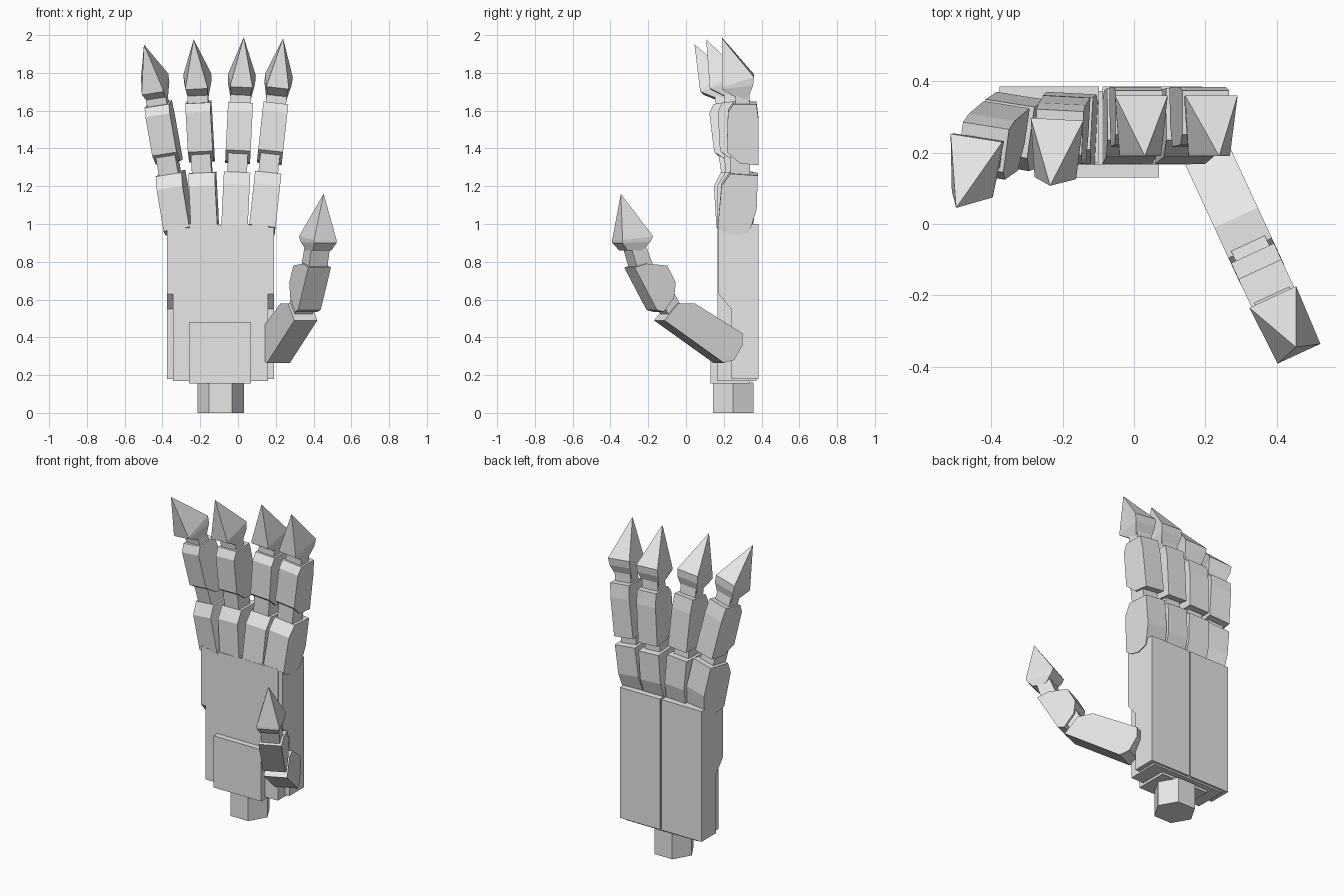
import bpy
import bmesh
from math import radians, cos, sin, pi
from mathutils import Matrix, Vector

cube = bpy.data.objects.get("Cube")
if cube:
    bpy.data.objects.remove(cube, do_unlink=True)

grey = bpy.data.materials.new("light_grey")
grey.use_nodes = True
grey.diffuse_color = (0.8, 0.8, 0.8, 1)
grey.node_tree.nodes["Principled BSDF"].inputs["Base Color"].default_value = (0.8, 0.8, 0.8, 1)


def finish(name, bm, matrix):
    bmesh.ops.recalc_face_normals(bm, faces=bm.faces)
    mesh = bpy.data.meshes.new(name)
    bm.to_mesh(mesh)
    bm.free()
    mesh.materials.append(grey)
    obj = bpy.data.objects.new(name, mesh)
    obj.matrix_world = matrix
    bpy.context.collection.objects.link(obj)
    return obj


def prism(name, profile, x0, x1, matrix=Matrix()):
    """Extrude a side profile of (y, z) points from x0 to x1."""
    bm = bmesh.new()
    face = bm.faces.new([bm.verts.new((x0, y, z)) for y, z in profile])
    out = bmesh.ops.extrude_face_region(bm, geom=[face])
    moved = [v for v in out["geom"] if isinstance(v, bmesh.types.BMVert)]
    bmesh.ops.translate(bm, verts=moved, vec=(x1 - x0, 0, 0))
    return finish(name, bm, matrix)


def box(name, x0, x1, y0, y1, z0, z1):
    return prism(name, [(y0, z0), (y1, z0), (y1, z1), (y0, z1)], x0, x1)


def claw(name, rings, apex, matrix):
    """Loft four-sided rings up to a point; ring = (front y, z, half width), (back ...)."""
    bm = bmesh.new()
    loops = []
    for (fy, fz, fw), (by, bz, bw) in rings:
        corners = [(-fw, fy, fz), (fw, fy, fz), (bw, by, bz), (-bw, by, bz)]
        loops.append([bm.verts.new(c) for c in corners])
    bm.faces.new(loops[0])
    tip = bm.verts.new((0, *apex))
    for i in range(4):
        j = (i + 1) % 4
        for low, high in zip(loops, loops[1:]):
            bm.faces.new((low[i], low[j], high[j], high[i]))
        bm.faces.new((loops[-1][i], loops[-1][j], tip))
    return finish(name, bm, matrix)


# Palm: split back shell, front panel and heel pad
shell = [(0.385, 0.18), (0.385, 1.0), (0.172, 1.0), (0.172, 0.63), (0.24, 0.55), (0.24, 0.18)]
prism("back_shell_right", shell, -0.377, -0.098)
prism("back_shell_left", shell, -0.088, 0.19)
box("palm_panel", -0.343, 0.16, 0.167, 0.372, 0.17, 0.995)
box("heel_pad", -0.26, 0.07, 0.13, 0.335, 0.155, 0.48)

# Hexagonal wrist
bm = bmesh.new()
bmesh.ops.create_cone(bm, cap_ends=True, segments=6, radius1=0.123, radius2=0.123, depth=0.16,
                      matrix=Matrix.Rotation(radians(30), 4, "Z"))
wrist = finish("wrist", bm, Matrix.Translation((-0.092, 0.25, 0.08)))
# Put the hexagon's corners on the left and right
if max(v.co.x for v in wrist.data.vertices) < 0.12:
    wrist.data.transform(Matrix.Rotation(radians(30), 4, "Z"))

# Shared finger profiles, as (y, z)
proximal = [(0.168, 0.99), (0.2, 0.965), (0.27, 0.947), (0.336, 0.965), (0.374, 1.085),
            (0.38, 1.265), (0.235, 1.275), (0.188, 1.21)]
middle = [(0.216, 1.39), (0.285, 1.33), (0.384, 1.32), (0.384, 1.56), (0.373, 1.645),
          (0.25, 1.645), (0.222, 1.6)]
lower_joint = [(0.235, 1.2), (0.34, 1.2), (0.34, 1.42), (0.235, 1.42)]
upper_joint = [(0.262, 1.58), (0.34, 1.58), (0.335, 1.73), (0.262, 1.73)]
tip_rings = [((0.255, 1.685, 0.052), (0.325, 1.67, 0.055)),
             ((0.19, 1.725, 0.058), (0.355, 1.745, 0.072)),
             ((0.19, 1.735, 0.058), (0.36, 1.79, 0.074))]

# Fingers: base x, sideways tilt, forward curl, yaw
fingers = {"index": (0.13, 6.3, 0, 0), "middle": (-0.018, 2.8, 0, 0),
           "ring": (-0.175, -3, 5, -3), "little": (-0.315, -8.7, 10, -9)}
pivot = Vector((0, 0.27, 1.0))
for label, (x, tilt, curl, yaw) in fingers.items():
    place = (Matrix.Translation(pivot + Vector((x, 0, 0)))
             @ Matrix.Rotation(radians(yaw), 4, "Z")
             @ Matrix.Rotation(radians(tilt), 4, "Y")
             @ Matrix.Rotation(radians(curl), 4, "X")
             @ Matrix.Translation(-pivot))
    for part, profile, half in (("proximal", proximal, 0.07), ("lower_joint", lower_joint, 0.052),
                                ("middle_segment", middle, 0.066),
                                ("upper_joint", upper_joint, 0.054)):
        prism(label + "_finger_" + part, profile, -half, half, place)
    claw(label + "_finger_tip", tip_rings, (0.19, 1.99), place)

# Thumb, turned outward and bent forward
place = Matrix.Translation((0.294, 0, 0)) @ Matrix.Rotation(radians(24.8), 4, "Z")
thumb_base = [(0.3, 0.42), (0.3, 0.36), (0.25, 0.28), (0.19, 0.265),
              (-0.156, 0.49), (-0.074, 0.58), (0.02, 0.58)]
thumb_middle = [(-0.16, 0.535), (-0.2, 0.545), (-0.33, 0.77), (-0.26, 0.79),
                (-0.14, 0.78), (-0.09, 0.69), (-0.1, 0.61)]
thumb_lower_joint = [(-0.03, 0.53), (-0.11, 0.5), (-0.2, 0.63), (-0.12, 0.68)]
thumb_upper_joint = [(-0.2, 0.74), (-0.3, 0.74), (-0.345, 0.88), (-0.26, 0.89)]
for part, profile, half in (("base", thumb_base, 0.067), ("lower_joint", thumb_lower_joint, 0.052),
                            ("middle_segment", thumb_middle, 0.066),
                            ("upper_joint", thumb_upper_joint, 0.054)):
    prism("thumb_" + part, profile, -half, half, place)
thumb_rings = [((-0.365, 0.86, 0.052), (-0.28, 0.86, 0.055)),
               ((-0.4, 0.9, 0.066), (-0.24, 0.905, 0.07)),
               ((-0.4, 0.915, 0.066), (-0.225, 0.935, 0.072))]
claw("thumb_tip", thumb_rings, (-0.38, 1.16), place)
